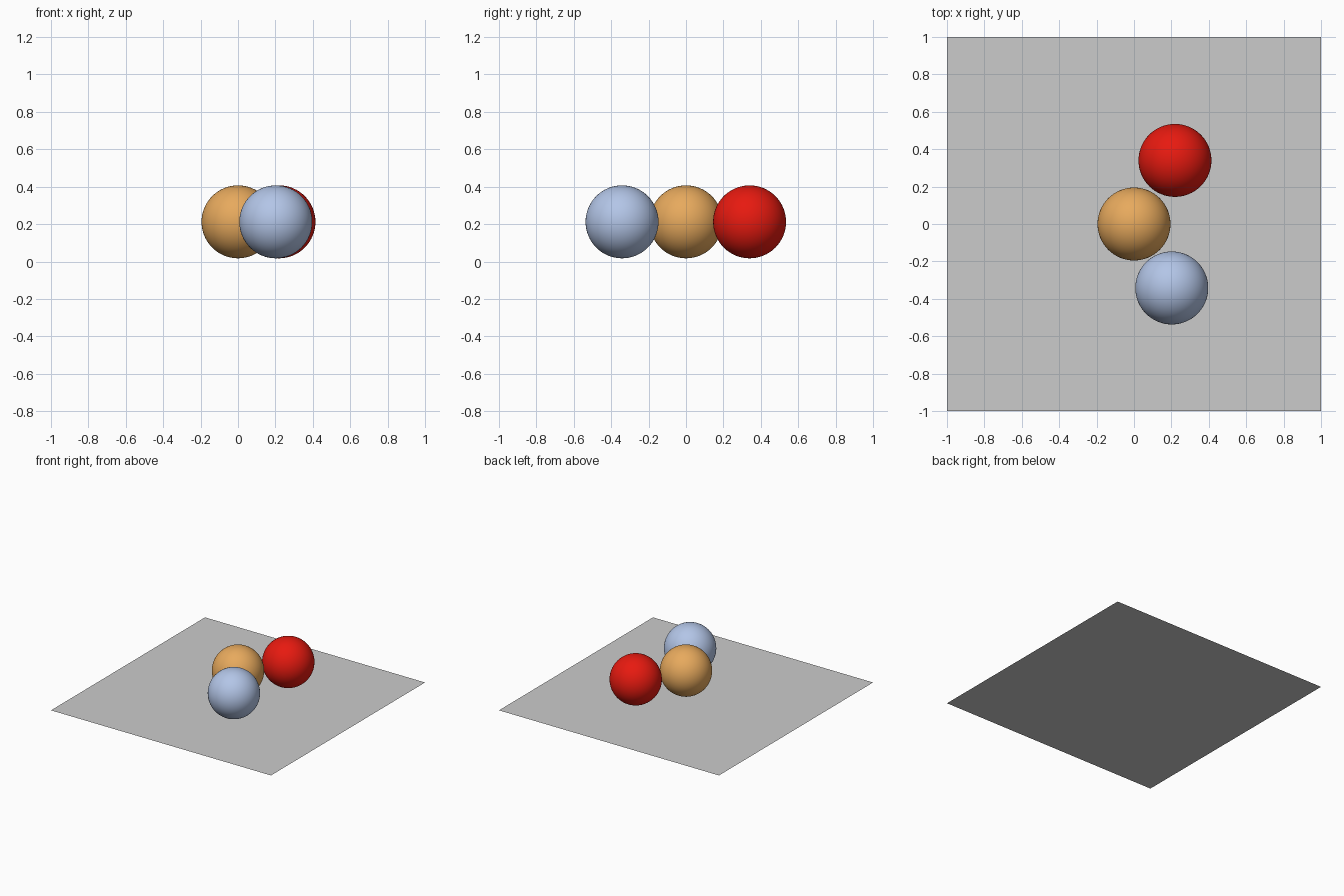
import bpy

if "Cube" in bpy.data.objects:
    bpy.data.objects.remove(bpy.data.objects["Cube"])

# Flat square base sheet
bpy.ops.mesh.primitive_plane_add(size=2, location=(0, 0, 0))
bpy.context.object.name = "base_sheet"


def ball(name, x, y, color):
    bpy.ops.mesh.primitive_uv_sphere_add(
        segments=64, ring_count=32, radius=0.195, location=(x, y, 0.212))
    ob = bpy.context.object
    ob.name = name
    bpy.ops.object.shade_smooth()
    mat = bpy.data.materials.new(name + "_colour")
    mat.diffuse_color = (*color, 1)
    mat.use_nodes = True
    mat.node_tree.nodes["Principled BSDF"].inputs["Base Color"].default_value = mat.diffuse_color
    ob.data.materials.append(mat)


# Three balls hovering just above the sheet
ball("tan_ball", 0.0, 0.0, (0.8, 0.4, 0.11))
ball("red_ball", 0.219, 0.34, (0.8, 0.01, 0.005))
ball("blue_ball", 0.202, -0.342, (0.45, 0.56, 0.8))
